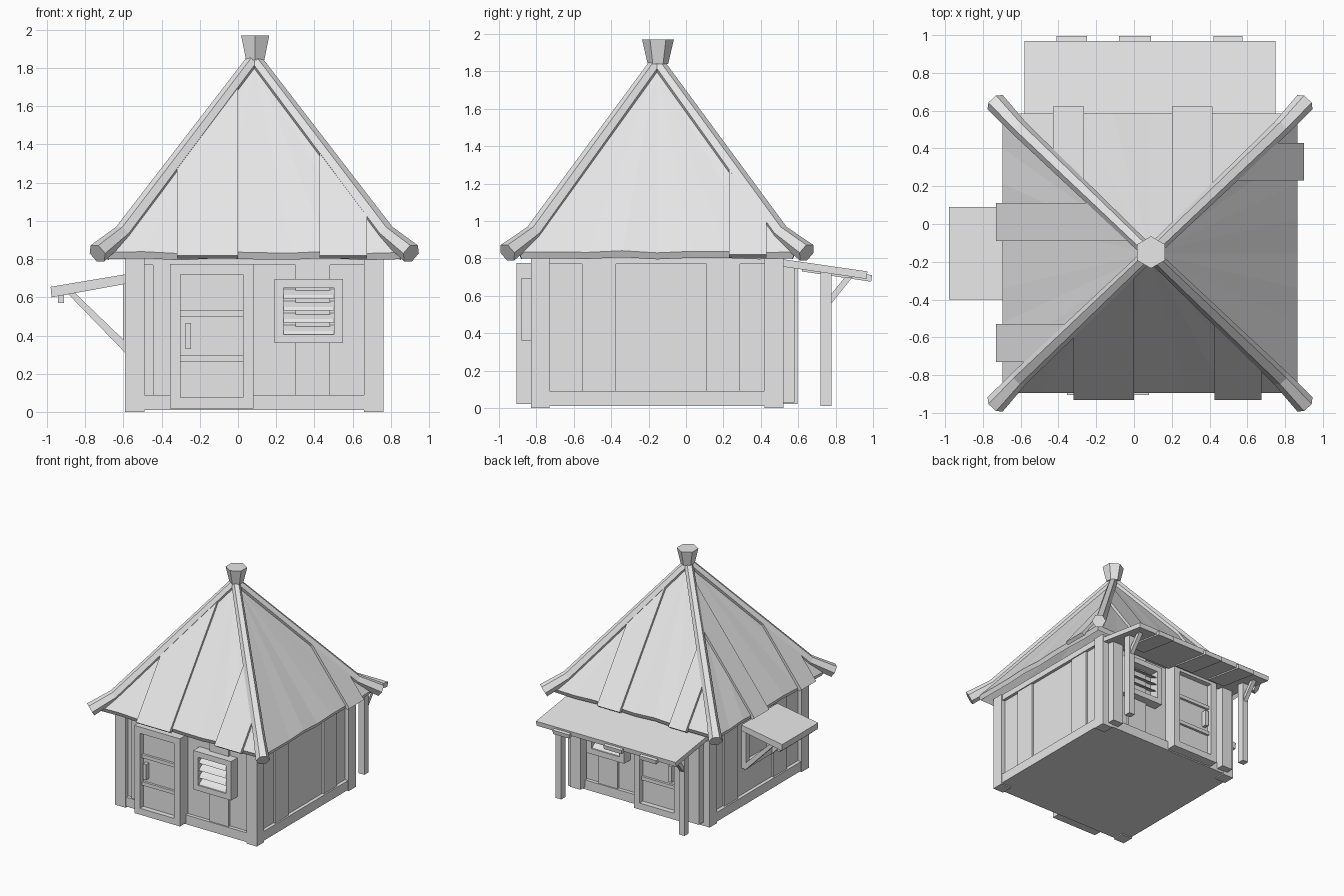
import bpy, math
from mathutils import Vector

if "Cube" in bpy.data.objects:
    bpy.data.objects.remove(bpy.data.objects["Cube"], do_unlink=True)

GREY = (0.8, 0.8, 0.8, 1)
mat = bpy.data.materials.new("pale_grey")
mat.use_nodes = True
mat.diffuse_color = GREY
mat.node_tree.nodes["Principled BSDF"].inputs["Base Color"].default_value = GREY

# Hut centre, wall half sizes, eave half sizes
CX, CY = 0.085, -0.155
HX, HY = 0.675, 0.675
EX, EY = 0.78, 0.74
EAVE, APEX = 0.835, 1.84


def mesh_object(name, verts, faces):
    me = bpy.data.meshes.new(name)
    me.from_pydata([tuple(v) for v in verts], [], faces)
    me.materials.append(mat)
    ob = bpy.data.objects.new(name, me)
    bpy.context.collection.objects.link(ob)
    bpy.context.view_layer.objects.active = ob
    # Consistent outward normals
    import bmesh
    bm = bmesh.new()
    bm.from_mesh(me)
    bmesh.ops.recalc_face_normals(bm, faces=bm.faces)
    bm.to_mesh(me)
    bm.free()
    return ob


def prism(name, pts, vec):
    """Extrude a 3D polygon along a vector."""
    pts = [Vector(p) for p in pts]
    n = len(pts)
    verts = pts + [p + Vector(vec) for p in pts]
    faces = [list(range(n)), list(range(2 * n - 1, n - 1, -1))]
    faces += [[i, (i + 1) % n, n + (i + 1) % n, n + i] for i in range(n)]
    return mesh_object(name, verts, faces)


def box(name, x0, x1, y0, y1, z0, z1):
    return prism(name, [(x0, y0, z0), (x1, y0, z0), (x1, y1, z0), (x0, y1, z0)], (0, 0, z1 - z0))


def wall_point(wall, u, out, z):
    """Point from the position along a wall and the distance out of it."""
    return {"front": (u, CY - HY - out, z), "back": (u, CY + HY + out, z),
            "left": (CX + HX + out, u, z), "right": (CX - HX - out, u, z)}[wall]


def wall_box(wall, name, u0, u1, o0, o1, z0, z1):
    a, b = wall_point(wall, u0, o0, z0), wall_point(wall, u1, o1, z1)
    lo, hi = [min(p) for p in zip(a, b)], [max(p) for p in zip(a, b)]
    return box(f"{wall}_{name}", lo[0], hi[0], lo[1], hi[1], lo[2], hi[2])


def frame(wall, name, u0, u1, z0, z1, w, o0, o1):
    wall_box(wall, name + "_jamb", u0, u0 + w, o0, o1, z0, z1)
    wall_box(wall, name + "_jamb", u1 - w, u1, o0, o1, z0, z1)
    wall_box(wall, name + "_sill", u0 + w, u1 - w, o0, o1, z0, z0 + w)
    wall_box(wall, name + "_head", u0 + w, u1 - w, o0, o1, z1 - w, z1)


def wall_prism(wall, name, profile, u0, u1):
    a = Vector(wall_point(wall, u0, 0, 0))
    b = Vector(wall_point(wall, u1, 0, 0))
    return prism(f"{wall}_{name}", [wall_point(wall, u0, o, z) for o, z in profile], b - a)


# Wall core and corner posts
R = 0.035
box("wall_core", CX - HX + R, CX + HX - R, CY - HY + R, CY + HY - R, 0.01, 0.84)
P = 0.1
for sx in (-1, 1):
    for sy in (-1, 1):
        xs = sorted((CX + sx * HX, CX + sx * (HX - P)))
        ys = sorted((CY + sy * HY, CY + sy * (HY - P)))
        box("corner_post", *xs, *ys, 0, 0.82)

# Floor and head beams
for wall, mid in (("front", CX), ("back", CX), ("left", CY), ("right", CY)):
    h = HX - P
    wall_box(wall, "floor_beam", mid - h, mid + h, -0.06, -0.005, 0.01, 0.09)
    wall_box(wall, "head_beam", mid - h, mid + h, -0.06, -0.01, 0.77, 0.82)

# Side wall planks
for wall in ("left", "right"):
    for u in (-0.555, 0.11):
        wall_box(wall, "plank", u, u + 0.18, -0.05, -0.018, 0.09, 0.77)

# Front and back walls: planks, door and louvred window
for wall in ("front", "back"):
    wall_box(wall, "plank", -0.445, -0.35, -0.05, -0.015, 0.09, 0.77)
    wall_box(wall, "plank", 0.30, 0.48, -0.05, -0.015, 0.09, 0.77)
    frame(wall, "door", -0.355, 0.08, 0.02, 0.775, 0.055, -0.04, 0.075)
    wall_box(wall, "door_leaf", -0.3, 0.025, -0.04, 0.03, 0.075, 0.72)
    for z in (0.265, 0.5):
        wall_box(wall, "door_rail", -0.3, 0.025, 0.03, 0.05, z, z + 0.03)
    wall_box(wall, "door_handle", -0.275, -0.245, 0.03, 0.07, 0.33, 0.465)
    frame(wall, "window", 0.19, 0.55, 0.36, 0.695, 0.047, -0.04, 0.05)
    for i in range(4):
        z = 0.405 + 0.063 * i
        slat = [(0.04, z), (0.025, z + 0.018), (-0.03, z + 0.05), (-0.03, z + 0.03)]
        wall_prism(wall, "window_slat", slat, 0.235, 0.505)

# Awning window on the right wall
frame("right", "window", -0.35, 0.04, 0.32, 0.69, 0.05, -0.04, 0.008)
awning = [(0, 0.67), (0.385, 0.6), (0.39, 0.655), (0, 0.72)]
wall_prism("right", "awning", awning, -0.4, 0.09)
strut = [(0, 0.31), (0, 0.37), (0.27, 0.63), (0.31, 0.63)]
for u in (-0.35, 0.01):
    wall_prism("right", "awning_strut", strut, u, u + 0.035)
wall_box("right", "awning_batten", -0.37, 0.06, 0.32, 0.35, 0.57, 0.62)

# Back porch: sloping roof, battens, posts and braces
deck = [(0, 0.755), (0.445, 0.69), (0.45, 0.73), (0, 0.795)]
wall_prism("back", "porch_roof", deck, -0.58, 0.75)
batten = [(0.1, 0.73), (0.47, 0.675), (0.475, 0.71), (0.1, 0.765)]
for u0, u1 in ((-0.41, -0.25), (-0.08, 0.09), (0.42, 0.575)):
    wall_prism("back", "porch_batten", batten, u0, u1)
brace = [(0.25, 0.55), (0.25, 0.6), (0.33, 0.7), (0.37, 0.7)]
for u in (-0.53, 0.645):
    wall_box("back", "porch_post", u, u + 0.055, 0.2, 0.257, 0.01, 0.73)
    wall_prism("back", "porch_brace", brace, u + 0.01, u + 0.045)
for u in (-0.53, 0.6):
    wall_box("back", "wall_post", u, u + 0.1, -0.02, 0.06, 0.03, 0.775)


# Pyramid roof with a wavy eave
N = 8
corners = [(-1, -1), (1, -1), (1, 1), (-1, 1)]
ring = []
for k in range(4):
    a, b = corners[k], corners[(k + 1) % 4]
    for i in range(N):
        t = i / N
        wave = 0.012 * math.sin(i * 2.4 + k) if i else 0
        x = a[0] + (b[0] - a[0]) * t
        y = a[1] + (b[1] - a[1]) * t
        ring.append(Vector((CX + x * EX, CY + y * EY, EAVE + wave * 0.5)))
n = len(ring)
lower = [v + Vector(((CX - v.x) * 0.02, (CY - v.y) * 0.02, -0.035)) for v in ring]
top, inner = Vector((CX, CY, APEX)), Vector((CX, CY, APEX - 0.08))
faces = []
for i in range(n):
    j = (i + 1) % n
    faces += [[i, j, 2 * n], [n + j, n + i, 2 * n + 1], [i, n + i, n + j, j]]
mesh_object("roof", ring + lower + [top, inner], faces)


# Raised strips that run up each slope to the hips
def roof_strip(wall, a, b):
    side = wall in ("left", "right")
    d_eave, u_eave = (EX, EY) if side else (EY, EX)
    sign = 1 if wall in ("left", "back") else -1
    end = d_eave + 0.02
    slope = (APEX - EAVE) / d_eave

    def point(u, d):
        z = APEX - slope * d
        return Vector((CX + sign * d, CY + u, z) if side else (CX + u, CY + sign * d, z))

    ratio = d_eave / u_eave
    outline = [point(a, end), point(b, end), point(b, abs(b) * ratio), point(a, abs(a) * ratio)]
    up = Vector((sign * slope, 0, 1) if side else (0, sign * slope, 1)).normalized()
    prism(f"{wall}_roof_strip", [p - up * 0.01 for p in outline], up * 0.03)


for wall, a, b in (("front", -0.405, -0.085), ("front", 0.34, 0.59),
                   ("back", -0.515, -0.35), ("back", 0.115, 0.33),
                   ("left", 0.385, 0.585),
                   ("right", 0.065, 0.265), ("right", -0.575, -0.375)):
    roof_strip(wall, a, b)

# Six-sided hip poles with an upturned foot
for sx, sy in corners:
    cu = bpy.data.curves.new("hip_pole", "CURVE")
    cu.dimensions = "3D"
    cu.bevel_depth = 0.055
    cu.bevel_resolution = 1
    cu.use_fill_caps = True
    sp = cu.splines.new("POLY")
    sp.use_smooth = False
    path = [(0.82, 0.8, 0.83, 1), (0.69, 0.66, 0.935, 0.85), (0.01, 0.01, 1.835, 0.65)]
    sp.points.add(len(path) - 1)
    for pt, (x, y, z, r) in zip(sp.points, path):
        pt.co = (CX + sx * x, CY + sy * y, z, 1)
        pt.radius = r
    cu.materials.append(mat)
    pole = bpy.data.objects.new("hip_pole", cu)
    bpy.context.collection.objects.link(pole)

# Flared hexagonal cap
bpy.ops.mesh.primitive_cone_add(vertices=6, radius1=0.055, radius2=0.085, depth=0.13,
                                location=(CX + 0.005, CY + 0.005, 1.905))
cap = bpy.context.object
cap.name = "roof_cap"
cap.data.materials.append(mat)
